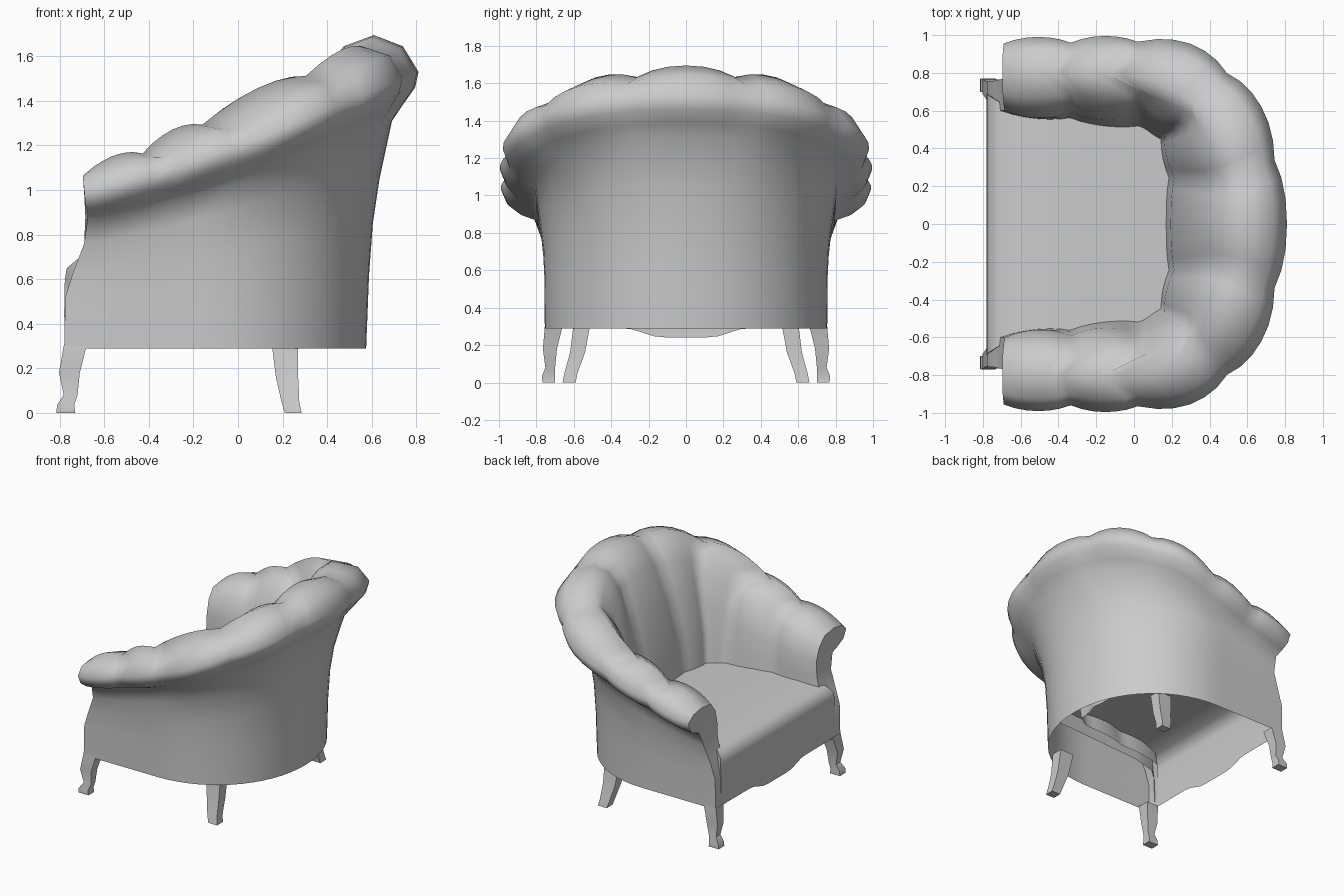
import bpy, bmesh
from math import sin, cos, pi

if "Cube" in bpy.data.objects:
    bpy.data.objects.remove(bpy.data.objects["Cube"])


def make(name, verts, faces, angle=40, mirror=False):
    """Mesh object with consistent normals, smooth shading, optional left/right mirror."""
    bm = bmesh.new()
    vs = [bm.verts.new(v) for v in verts]
    for f in faces:
        bm.faces.new([vs[i] for i in f])
    bmesh.ops.recalc_face_normals(bm, faces=bm.faces)
    me = bpy.data.meshes.new(name)
    bm.to_mesh(me)
    bm.free()
    ob = bpy.data.objects.new(name, me)
    bpy.context.collection.objects.link(ob)
    bpy.ops.object.select_all(action='DESELECT')
    ob.select_set(True)
    bpy.context.view_layer.objects.active = ob
    bpy.ops.object.shade_smooth_by_angle(angle=angle * pi / 180)
    if mirror:
        m = ob.modifiers.new("Mirror", 'MIRROR')
        m.use_axis = (False, True, False)
        m.merge_threshold = 0.002
    return ob


def grid_faces(rows, cols):
    return [(i * cols + j, i * cols + j + 1, (i + 1) * cols + j + 1, (i + 1) * cols + j)
            for i in range(rows - 1) for j in range(cols - 1)]


# Rails of the U-shaped shell, from outer hem over the roll to the seat:
# front x, back x, front half width, half width, front z, back z, roundness, lobe out, lobe up
RAILS = [
    (-.78, .575, .755, .755, .29, .29, .97, 0, 0),
    (-.775, .588, .755, .757, .52, .62, .97, 0, 0),
    (-.74, .605, .758, .765, .63, .85, .97, 0, 0),
    (-.69, .635, .77, .785, .76, 1.05, .96, 0, 0),
    (-.675, .69, .81, .81, .87, 1.31, .95, .001, 0),
    (-.675, .73, .88, .89, .895, 1.39, .92, .015, 0),
    (-.685, .765, .93, .94, .935, 1.46, .89, .03, 0),
    (-.69, .777, .955, .965, 1.0, 1.53, .89, .033, 0),
    (-.695, .72, .90, .91, 1.05, 1.615, .91, .02, .03),
    (-.695, .61, .80, .80, 1.065, 1.65, .95, 0, .045),
    (-.695, .50, .69, .70, 1.05, 1.61, .93, -.025, .035),
    (-.69, .41, .63, .63, .98, 1.50, .87, -.035, .02),
    (-.685, .31, .60, .58, .88, 1.25, .75, -.035, 0),
    (-.69, .22, .60, .54, .76, .95, .68, -.026, 0),
    (-.73, .178, .60, .50, .60, .60, .6, -.018, 0),
]
LOBES, STRAIGHT = 4.5, 2 / 4.5


def rail_point(rail, u):
    xf, xb, wf, w, zf, zb, e, dn, dz = rail
    xc = .02 if dn else -.16            # where the straight arm turns into the curved back
    lobe = abs(sin(pi * LOBES * u)) ** .8
    t = min(u / STRAIGHT, 1)
    a = max(u - STRAIGHT, 0) / (1 - STRAIGHT) * pi / 2
    rise = .39 * t ** 1.2 + .61 * sin(a) ** .92
    z = zf + (zb - zf) * rise + dz * lobe
    if u <= STRAIGHT:
        return (xf + (xc - xf) * t, wf + (w - wf) * t + dn * lobe, z)
    return (xc + (xb + dn * lobe - xc) * sin(a) ** e,
            (w + dn * lobe) * max(cos(a), 0) ** e if u < 1 else 0, z)


# Upholstered shell with fluted inside and scalloped roll
N = 27
verts = [rail_point(r, i / N) for i in range(N + 1) for r in RAILS]
make("shell", verts, grid_faces(N + 1, len(RAILS)), 120, True)

# Facing on the front of each arm: strips between outer and inner edge
cap = [rail_point(r, 0) for r in RAILS] + [(-.775, .655, .52), (-.78, .665, .29)]
L = len(cap) - 1
H = L // 2
make("arm_front", cap, [(i, i + 1, L - i - 1, L - i) for i in range(H - 1)]
     + [(H - 1, H, H + 1)], 50, True)


# Seat and front panel with a shaped lower edge
def hem(y):
    t = min(max((.33 - abs(y)) / .2, 0), 1)
    return .29 - .048 * t * t * (3 - 2 * t)


M = 24
PROFILE = [(-.775, None, .69), (-.78, .45, .69), (-.777, .60, .69), (-.768, .65, .68),
           (-.72, .69, .65), (-.55, .715, .63), (-.2, .725, .62), (.24, .70, .56)]
verts = []
for i in range(-1, M + 2):
    s = 2 * min(max(i, 0), M) / M - 1
    drop = .12 if i in (-1, M + 1) else 0          # short side skirt of the cushion
    verts += [(x + drop * .05, s * w, (hem(s * w) if z is None else z - drop))
              for x, z, w in PROFILE]
make("seat", verts, grid_faces(M + 3, len(PROFILE)), 50)


# Square-section legs lofted through (z, x0, x1, y0, y1)
def leg(name, sections):
    verts = []
    for z, x0, x1, y0, y1 in sections:
        verts += [(x0, y0, z), (x1, y0, z), (x1, y1, z), (x0, y1, z)]
    n = len(sections)
    faces = [(4 * i + j, 4 * i + (j + 1) % 4, 4 * i + 4 + (j + 1) % 4, 4 * i + 4 + j)
             for i in range(n - 1) for j in range(4)]
    faces += [(0, 1, 2, 3), tuple(range(4 * n - 4, 4 * n))]
    make(name, verts, faces, 35, True)


leg("front_leg", [(.30, -.782, -.68, .66, .755), (.18, -.803, -.71, .69, .765),
                  (.08, -.782, -.72, .70, .752), (.035, -.812, -.735, .70, .77),
                  (0, -.815, -.73, .70, .768)])
leg("rear_leg", [(.32, .15, .27, .51, .60), (.16, .17, .27, .54, .62),
                 (.05, .195, .275, .58, .65), (0, .21, .285, .59, .66)])
